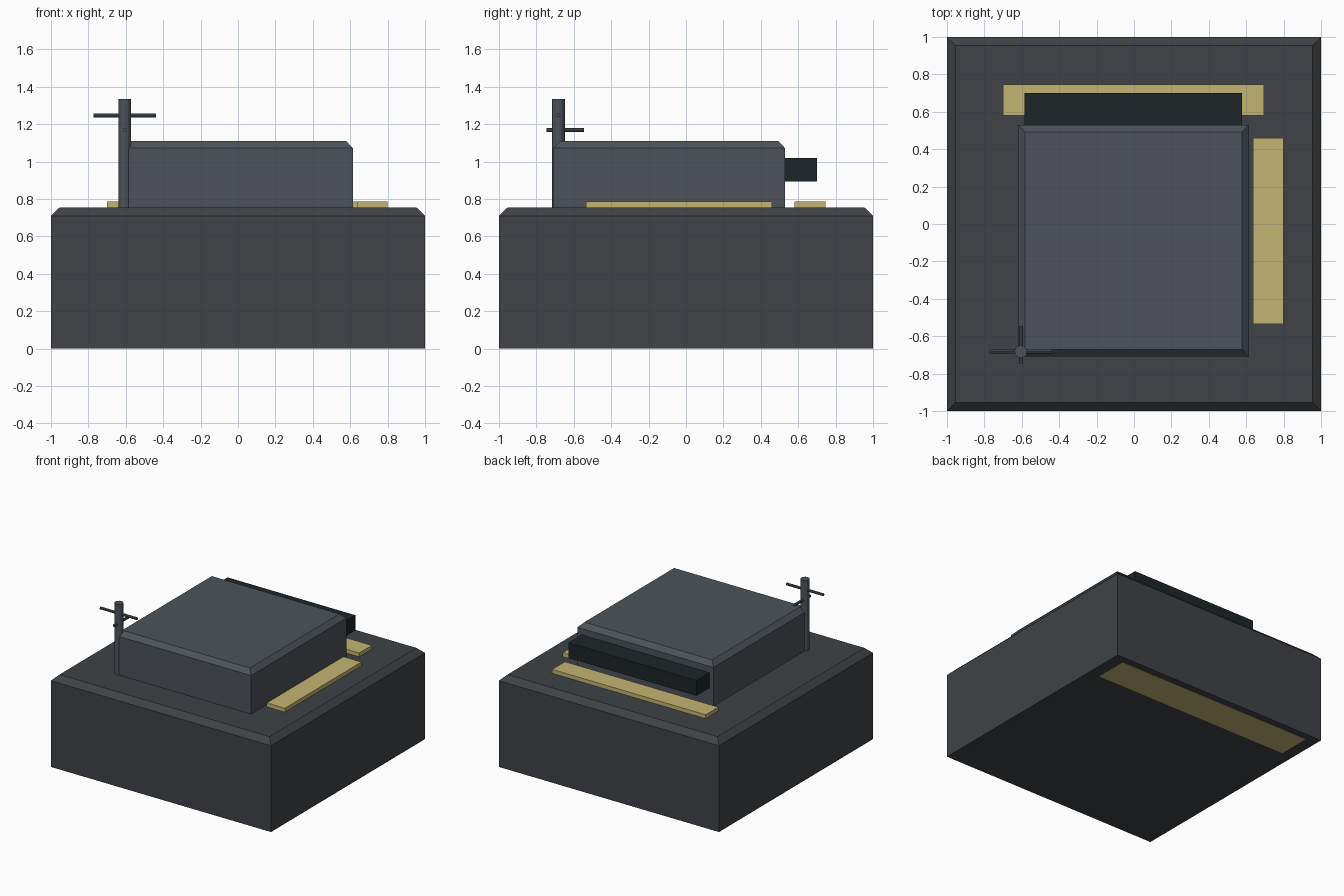
import bpy, bmesh
from mathutils import Matrix
from math import pi

if "Cube" in bpy.data.objects:
    bpy.data.objects.remove(bpy.data.objects["Cube"])


def material(name, rgb):
    m = bpy.data.materials.new(name)
    m.diffuse_color = (*rgb, 1)
    m.use_nodes = True
    m.node_tree.nodes["Principled BSDF"].inputs["Base Color"].default_value = m.diffuse_color
    return m


ARMOUR = material("dark_grey", (0.05, 0.055, 0.062))
PANEL = material("slate_grey", (0.075, 0.086, 0.1))
BLACK = material("near_black", (0.013, 0.018, 0.021))
LIGHT = material("yellow_light", (0.55, 0.46, 0.17))


def finish(bm, name, mat):
    bmesh.ops.recalc_face_normals(bm, faces=bm.faces)
    me = bpy.data.meshes.new(name)
    bm.to_mesh(me)
    bm.free()
    me.materials.append(mat)
    ob = bpy.data.objects.new(name, me)
    bpy.context.collection.objects.link(ob)
    return ob


def block(name, mat, x, y, z, inset=0, drop=0):
    """Box given by ranges; optional chamfer around the top face."""
    bm = bmesh.new()

    def ring(i, h):
        return [bm.verts.new(p) for p in ((x[0] + i, y[0] + i, h), (x[1] - i, y[0] + i, h),
                                          (x[1] - i, y[1] - i, h), (x[0] + i, y[1] - i, h))]
    rings = [ring(0, z[0])]
    if inset:
        rings.append(ring(0, z[1] - drop))
    rings.append(ring(inset, z[1]))
    for a, b in zip(rings, rings[1:]):
        for k in range(4):
            n = (k + 1) % 4
            bm.faces.new((a[k], a[n], b[n], b[k]))
    bm.faces.new(rings[0][::-1])
    bm.faces.new(rings[-1])
    return finish(bm, name, mat)


def rod(name, mat, centre, radius, length, axis, sides):
    bm = bmesh.new()
    turn = {"x": Matrix.Rotation(pi / 2, 4, "Y"), "y": Matrix.Rotation(pi / 2, 4, "X"),
            "z": Matrix.Identity(4)}[axis]
    bmesh.ops.create_cone(bm, cap_ends=True, segments=sides, radius1=radius, radius2=radius,
                          depth=length, matrix=Matrix.Translation(centre) @ turn)
    return finish(bm, name, mat)


# Main body and raised roof unit, both with chamfered tops
block("body", ARMOUR, (-1, 1), (-1, 1), (0.001, 0.755), 0.046, 0.045)
block("roof_unit", PANEL, (-0.62, 0.615), (-0.708, 0.53), (0.755, 1.11), 0.037, 0.038)

# Dark vent on the back of the roof unit
block("back_vent", BLACK, (-0.585, 0.577), (0.52, 0.70), (0.895, 1.02))

# Yellow strips on the deck and the flush strip underneath
block("side_strip", LIGHT, (0.635, 0.80), (-0.535, 0.46), (0.75, 0.787))
block("back_strip", LIGHT, (-0.70, 0.695), (0.58, 0.745), (0.75, 0.787))
block("underside_strip", LIGHT, (-0.9, 0.9), (0.665, 0.94), (0, 0.03))

# Antenna mast with two crossed bars
mx, my = -0.605, -0.682
rod("mast", PANEL, (mx, my, 1.045), 0.034, 0.58, "z", 12)
rod("upper_crossbar", PANEL, (mx, my, 1.247), 0.011, 0.335, "x", 8)
rod("lower_crossbar", PANEL, (mx, -0.645, 1.17), 0.011, 0.20, "y", 8)
